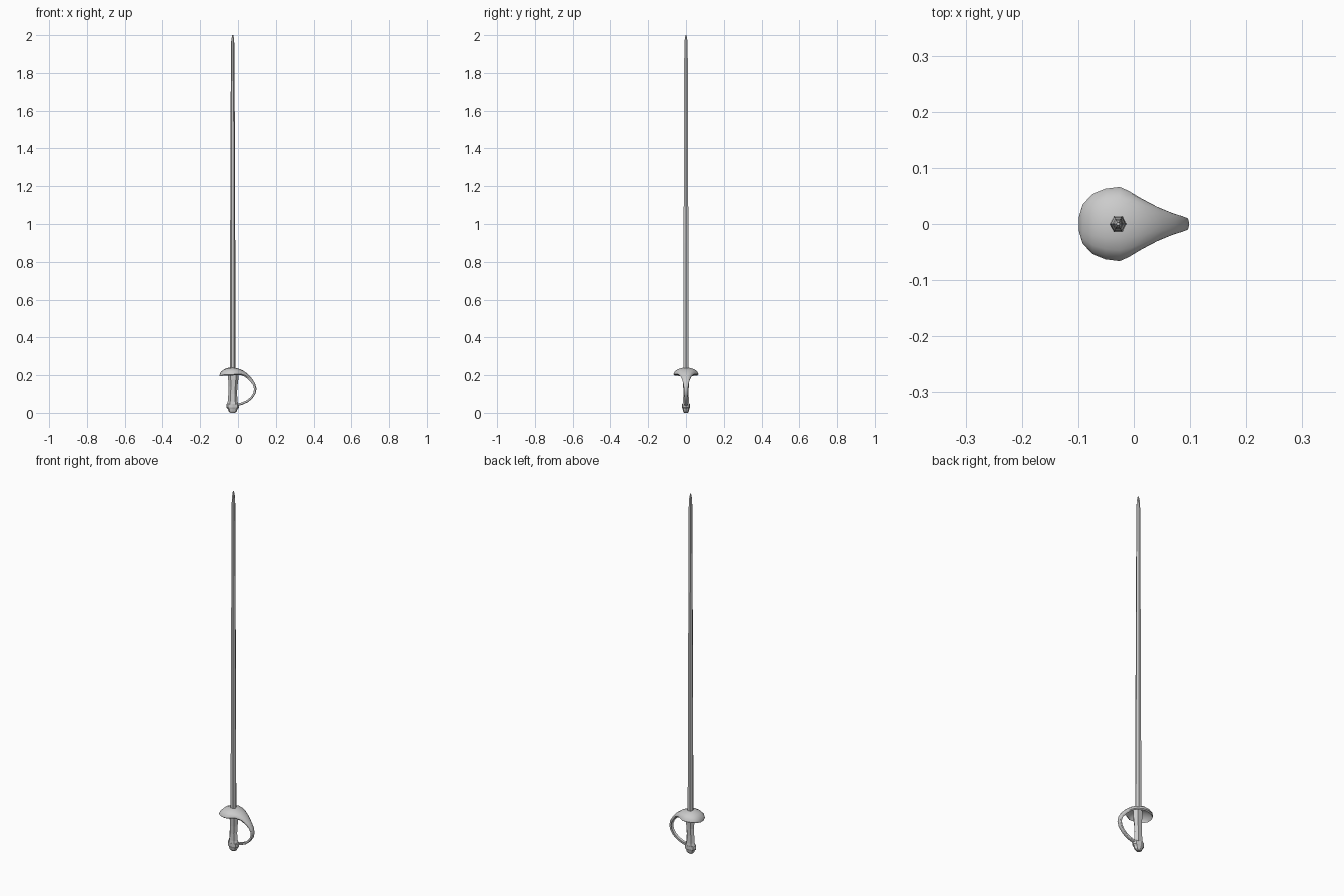
import bpy, bmesh
from math import sin, cos, pi
from mathutils import Vector

AXIS_X = -0.028  # blade and grip axis


def loft(name, rings, smooth=None):
    """Skin a list of closed rings and cap both ends."""
    bm = bmesh.new()
    loops = [[bm.verts.new(p) for p in r] for r in rings]
    n = len(loops[0])
    for a, b in zip(loops, loops[1:]):
        for i in range(n):
            j = (i + 1) % n
            bm.faces.new((a[i], a[j], b[j], b[i]))
    bm.faces.new(loops[0][::-1])
    bm.faces.new(loops[-1])
    bmesh.ops.recalc_face_normals(bm, faces=bm.faces)
    mesh = bpy.data.meshes.new(name)
    bm.to_mesh(mesh)
    bm.free()
    ob = bpy.data.objects.new(name, mesh)
    bpy.context.collection.objects.link(ob)
    if smooth:
        bpy.ops.object.select_all(action='DESELECT')
        ob.select_set(True)
        bpy.context.view_layer.objects.active = ob
        bpy.ops.object.shade_smooth_by_angle(angle=smooth)
    return ob


def stack(name, profile, sides):
    """Faceted upright part from (z, x radius, y radius, x shift) levels."""
    return loft(name, [[(AXIS_X + dx + rx * cos(2 * pi * i / sides),
                         ry * sin(2 * pi * i / sides), z)
                        for i in range(sides)] for z, rx, ry, dx in profile])


# Six-sided tapering blade
stack("blade", [(0.2, 0.0155, 0.0165, 0), (0.9, 0.0135, 0.0145, 0),
                (1.93, 0.0095, 0.0105, 0), (1.975, 0.0075, 0.008, 0),
                (2.0, 0.003, 0.003, 0)], 6)

# Waisted grip flaring at both ends
stack("grip", [(0.045, 0.031, 0.021, 0), (0.06, 0.026, 0.018, 0),
               (0.1, 0.023, 0.016, 0), (0.14, 0.023, 0.017, 0.002),
               (0.18, 0.027, 0.02, 0.003), (0.222, 0.029, 0.021, 0.003)], 6)

# Pommel with a small peened cap
stack("pommel", [(0.0, 0.012, 0.01, 0), (0.008, 0.022, 0.015, 0),
                 (0.02, 0.026, 0.018, 0), (0.028, 0.034, 0.021, 0),
                 (0.046, 0.034, 0.021, 0)], 8)

# Shell guard running into the knuckle bow: x, z, half width, droop, thickness
stations = [
    (-0.099, 0.198, 0.012, 0.001, 0.004), (-0.092, 0.215, 0.035, 0.014, 0.005),
    (-0.075, 0.231, 0.053, 0.029, 0.005), (-0.050, 0.240, 0.063, 0.037, 0.005),
    (-0.025, 0.241, 0.066, 0.037, 0.005), (0.000, 0.236, 0.059, 0.031, 0.005),
    (0.025, 0.226, 0.045, 0.022, 0.006), (0.050, 0.208, 0.031, 0.014, 0.007),
    (0.074, 0.182, 0.020, 0.009, 0.008), (0.091, 0.155, 0.014, 0.006, 0.008),
    (0.098, 0.128, 0.011, 0.004, 0.009), (0.092, 0.100, 0.010, 0.003, 0.009),
    (0.075, 0.075, 0.009, 0.003, 0.009), (0.050, 0.055, 0.009, 0.003, 0.009),
    (0.020, 0.042, 0.009, 0.003, 0.009), (-0.010, 0.035, 0.009, 0.003, 0.009)]
rings = []
for k, (x, z, w, d, th) in enumerate(stations):
    a, b = stations[max(k - 1, 0)], stations[min(k + 1, len(stations) - 1)]
    t = Vector((b[0] - a[0], 0, b[1] - a[1])).normalized()
    if x < -0.02 and z > 0.15:
        t = Vector((1, 0, 0))  # dome part droops straight down
    inward = Vector((t.z, 0, -t.x))
    arc = [-pi / 2 + pi * i / 8 for i in range(9)]
    outer = [Vector((x, w * sin(u), z)) + inward * d * (1 - cos(u)) for u in arc]
    inner = [Vector((x, 0.9 * w * sin(u), z)) + inward * (th + d * (1 - cos(u)))
             for u in reversed(arc)]
    rings.append(outer + inner)
loft("guard", rings, smooth=0.7)
